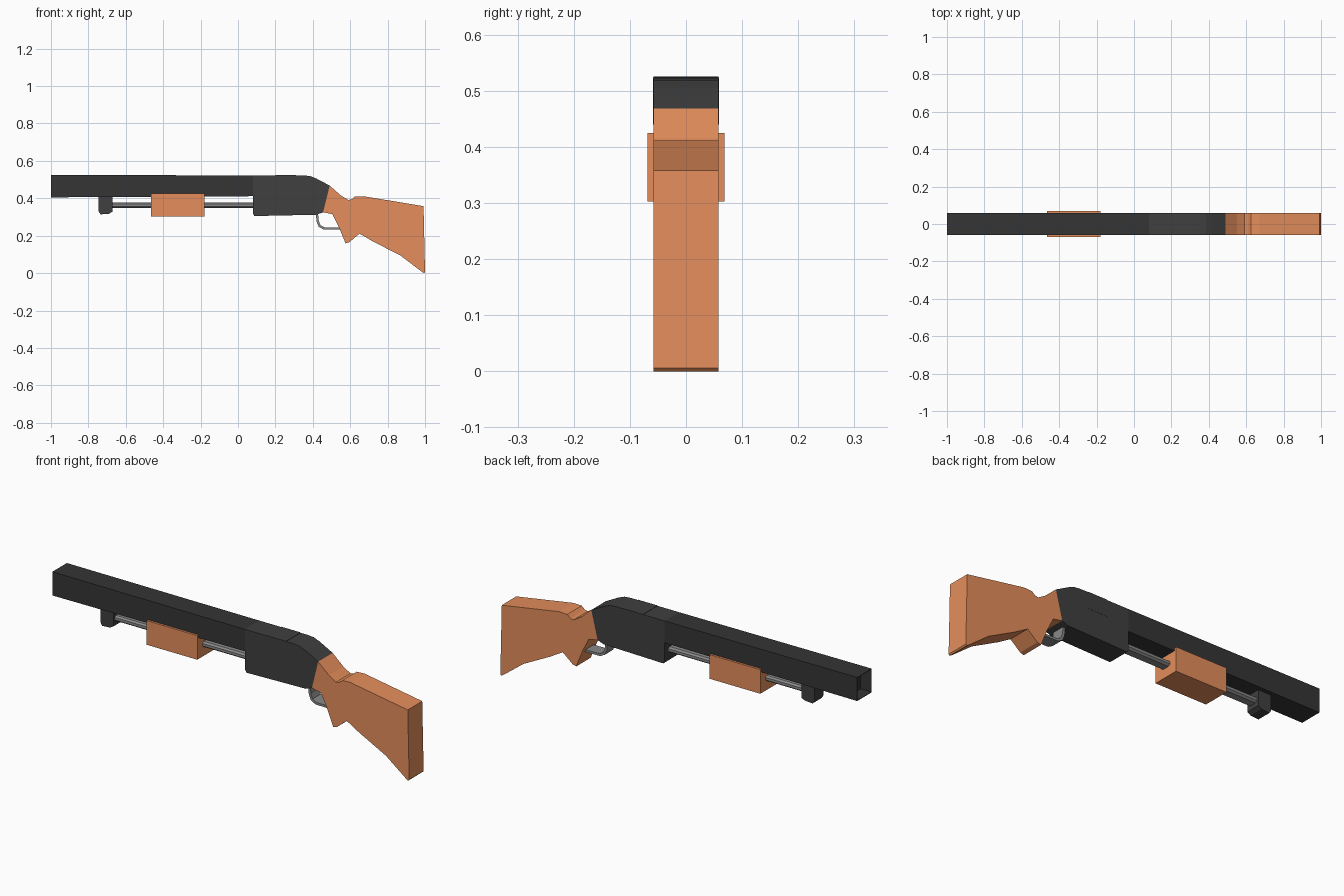
import bpy, bmesh, math

if "Cube" in bpy.data.objects:
    bpy.data.objects.remove(bpy.data.objects["Cube"])


def material(name, rgb):
    m = bpy.data.materials.new(name)
    m.diffuse_color = (*rgb, 1)
    m.use_nodes = True
    m.node_tree.nodes["Principled BSDF"].inputs["Base Color"].default_value = m.diffuse_color
    return m


WOOD = material("wood", (0.78, 0.27, 0.105))
BLACK = material("barrel_black", (0.035, 0.035, 0.035))
DARK = material("dark_metal", (0.05, 0.05, 0.05))
STEEL = material("steel", (0.25, 0.25, 0.25))


def finish(name, bm, mat):
    bmesh.ops.recalc_face_normals(bm, faces=bm.faces[:])
    mesh = bpy.data.meshes.new(name)
    bm.to_mesh(mesh)
    bm.free()
    obj = bpy.data.objects.new(name, mesh)
    bpy.context.collection.objects.link(obj)
    mesh.materials.append(mat)
    return obj


def side_profile(name, pts, half, mat):
    """Extrude an x-z outline symmetrically across y."""
    bm = bmesh.new()
    face = bm.faces.new([bm.verts.new((x, -half, z)) for x, z in pts])
    ext = bmesh.ops.extrude_face_region(bm, geom=[face])["geom"]
    bmesh.ops.translate(bm, vec=(0, 2 * half, 0),
                        verts=[v for v in ext if isinstance(v, bmesh.types.BMVert)])
    return finish(name, bm, mat)


def end_profile(name, pts, x0, x1, mat):
    """Extrude a y-z outline along x."""
    bm = bmesh.new()
    face = bm.faces.new([bm.verts.new((x0, y, z)) for y, z in pts])
    ext = bmesh.ops.extrude_face_region(bm, geom=[face])["geom"]
    bmesh.ops.translate(bm, vec=(x1 - x0, 0, 0),
                        verts=[v for v in ext if isinstance(v, bmesh.types.BMVert)])
    return finish(name, bm, mat)


# Square barrel with a recessed, thin-walled muzzle
barrel = side_profile("barrel", [(-1, 0.405), (0.08, 0.411), (0.08, 0.522), (-1, 0.525)],
                      0.058, BLACK)
bm = bmesh.new()
bm.from_mesh(barrel.data)
muzzle = min(bm.faces, key=lambda f: f.calc_center_median().x)
bmesh.ops.inset_region(bm, faces=[muzzle], thickness=0.004)
ext = bmesh.ops.extrude_discrete_faces(bm, faces=[muzzle])["faces"]
bmesh.ops.translate(bm, verts=ext[0].verts[:], vec=(0.06, 0, 0))
bm.to_mesh(barrel.data)
bm.free()

# Receiver with rounded rear shoulder
side_profile("receiver", [(0.08, 0.32), (0.087, 0.305), (0.42, 0.312), (0.455, 0.325),
                          (0.49, 0.468), (0.42, 0.505), (0.385, 0.519), (0.35, 0.522),
                          (0.08, 0.522)], 0.058, DARK)

# Ejection port panel, showing on both sides
side_profile("ejection_port", [(0.20, 0.44), (0.31, 0.44), (0.31, 0.5235), (0.20, 0.5235)],
             0.0588, DARK)

# Eight-sided magazine tube
end_profile("magazine_tube", [(-0.028, 0.357), (-0.018, 0.349), (0.018, 0.349), (0.028, 0.357),
                              (0.028, 0.370), (0.018, 0.377), (-0.018, 0.377), (-0.028, 0.370)],
            -0.69, 0.09, STEEL)

# Clamp hanging from the barrel
side_profile("tube_clamp", [(-0.745, 0.41), (-0.745, 0.33), (-0.735, 0.314), (-0.69, 0.317),
                            (-0.672, 0.328), (-0.672, 0.41)], 0.037, DARK)

# Sliding wooden pump grip
end_profile("pump_grip", [(-0.069, 0.303), (0.069, 0.303), (0.069, 0.425), (-0.069, 0.425)],
            -0.465, -0.18, WOOD)

# Shoulder stock
side_profile("stock", [(0.455, 0.325), (0.49, 0.468), (0.55, 0.415), (0.59, 0.391),
                       (0.607, 0.394), (0.625, 0.409), (0.67, 0.411), (0.992, 0.358),
                       (1.0, 0.006), (0.994, 0.0), (0.98, 0.009), (0.87, 0.093),
                       (0.72, 0.170), (0.65, 0.211), (0.595, 0.165), (0.575, 0.159),
                       (0.54, 0.245), (0.505, 0.315)], 0.058, WOOD)

# Trigger guard: flat strip bent around the trigger opening
outer = [(0.416, 0.32), (0.42, 0.275), (0.432, 0.247), (0.458, 0.233), (0.555, 0.232)]
inner = [(0.555, 0.243), (0.462, 0.245), (0.441, 0.256), (0.432, 0.279), (0.428, 0.32)]
side_profile("trigger_guard", outer + inner, 0.033, STEEL)
